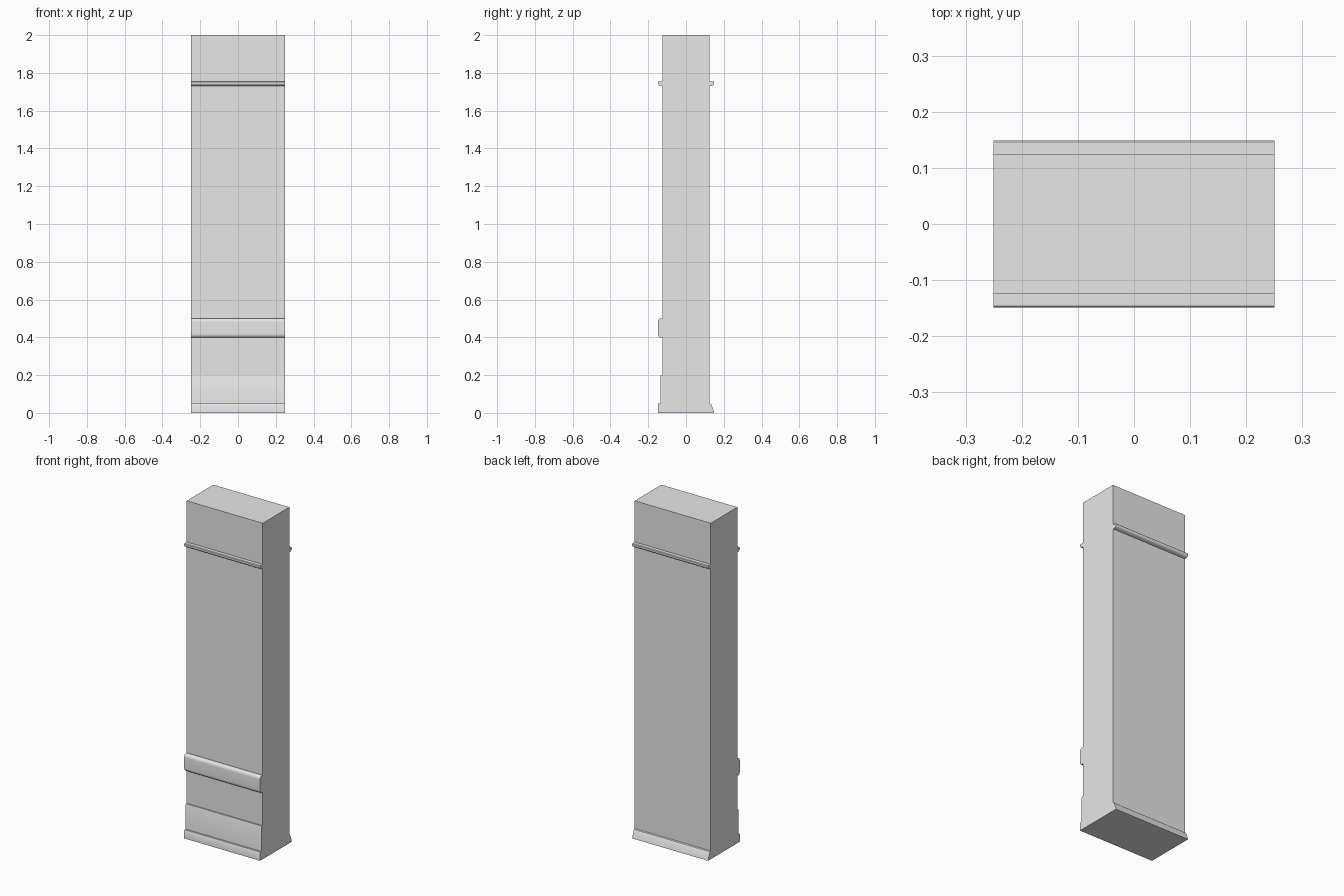
import bpy
import bmesh
from math import sin, cos, pi, radians

if "Cube" in bpy.data.objects:
    bpy.data.objects.remove(bpy.data.objects["Cube"], do_unlink=True)

WIDTH = 0.5
FACE = 0.125    # wall surface distance from centre
REACH = 0.149   # furthest moulding projection

grey = bpy.data.materials.new("plaster_grey")
grey.use_nodes = True
grey.diffuse_color = (0.8, 0.8, 0.8, 1)
grey.node_tree.nodes["Principled BSDF"].inputs["Base Color"].default_value = (0.8, 0.8, 0.8, 1)


def extrude_profile(name, points, side=1):
    """Sweep a (y, z) profile across the wall width; side -1 is the front."""
    bm = bmesh.new()
    verts = [bm.verts.new((-WIDTH / 2, y * side, z)) for y, z in points]
    face = bm.faces.new(verts)
    moved = bmesh.ops.extrude_face_region(bm, geom=[face])["geom"]
    bmesh.ops.translate(bm, vec=(WIDTH, 0, 0),
                        verts=[v for v in moved if isinstance(v, bmesh.types.BMVert)])
    bmesh.ops.recalc_face_normals(bm, faces=bm.faces)
    mesh = bpy.data.meshes.new(name)
    bm.to_mesh(mesh)
    bm.free()
    mesh.materials.append(grey)
    obj = bpy.data.objects.new(name, mesh)
    bpy.context.collection.objects.link(obj)
    bpy.ops.object.select_all(action="DESELECT")
    obj.select_set(True)
    bpy.context.view_layer.objects.active = obj
    bpy.ops.object.shade_smooth_by_angle(angle=radians(35))
    return obj


def arc(y, z, ry, rz, start, end, steps=6):
    """Elliptical arc points, angles in degrees."""
    angles = [radians(start + (end - start) * i / steps) for i in range(steps + 1)]
    return [(y + ry * cos(a), z + rz * sin(a)) for a in angles]


# Wall core
extrude_profile("wall", [(-FACE, 0), (FACE, 0), (FACE, 2), (-FACE, 2)])

# Picture rails: flat lip above a small cove
for name, side in (("front_picture_rail", -1), ("back_picture_rail", 1)):
    rail = [(FACE, 1.73), (0.135, 1.731)]
    rail += arc(0.135, 1.745, REACH - 0.135, 0.012, -70, 0)
    rail += [(REACH, 1.752), (0.146, 1.755), (FACE, 1.755)]
    extrude_profile(name, rail, side)

# Chair rail with rounded edges
chair = [(FACE, 0.4)]
chair += arc(0.137, 0.42, REACH - 0.137, 0.02, -90, 0)
chair += arc(0.137, 0.48, REACH - 0.137, 0.02, 0, 90)
chair += [(FACE, 0.5)]
extrude_profile("chair_rail", chair, -1)

# Front skirting: tall board and thicker plinth
extrude_profile("front_skirting", [(FACE, 0), (0.135, 0), (0.135, 0.195),
                                   (0.133, 0.2), (FACE, 0.2)], -1)
extrude_profile("front_plinth", [(FACE, 0), (REACH, 0), (REACH, 0.045),
                                 (0.146, 0.05), (FACE, 0.05)], -1)

# Back skirting: low flared board
flare = [(FACE, 0), (REACH, 0), (0.147, 0.01), (0.141, 0.025),
         (0.136, 0.04), (0.132, 0.047), (FACE, 0.05)]
extrude_profile("back_skirting", flare, 1)
